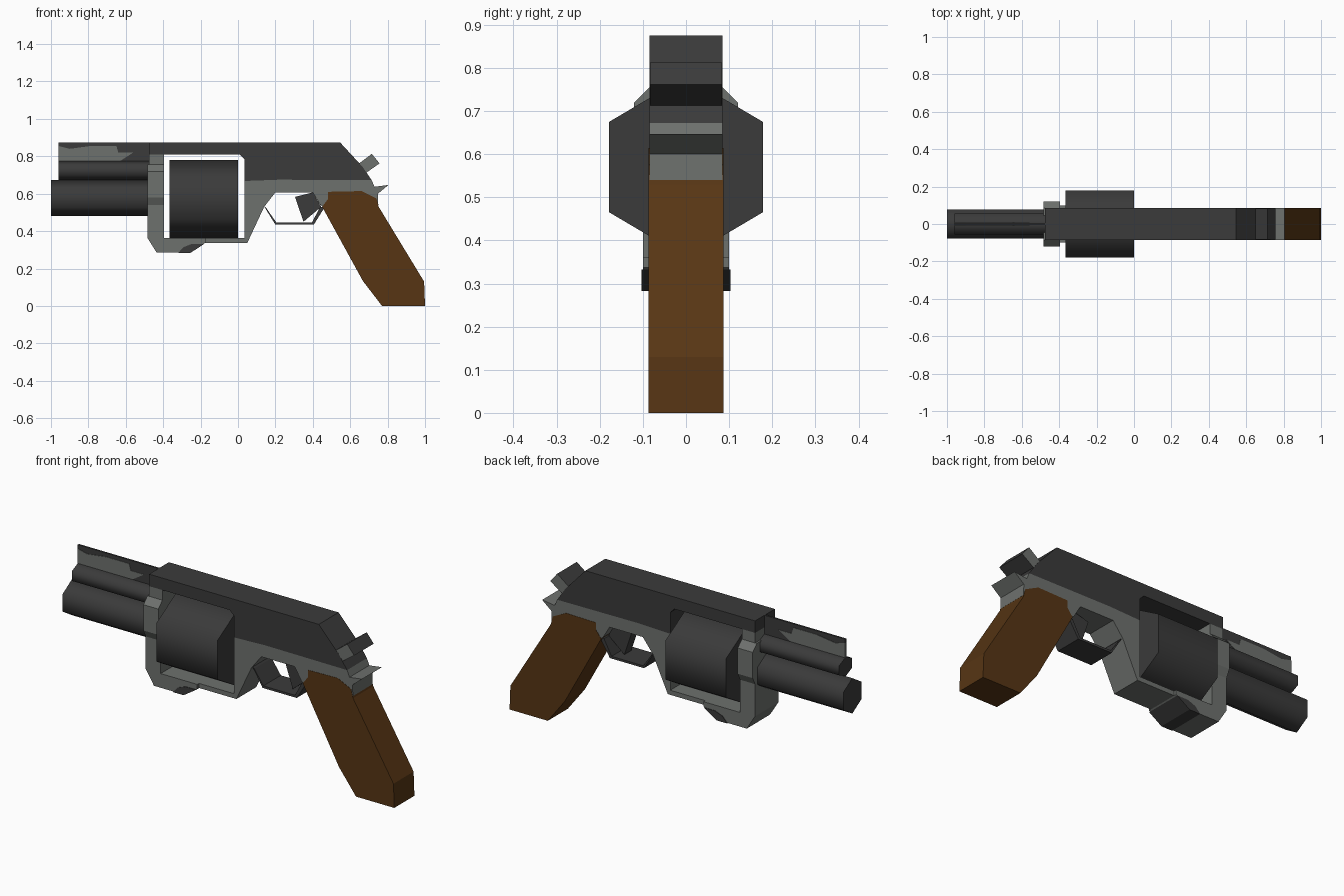
import bpy, bmesh, math
from mathutils import Vector


def material(name, rgb):
    m = bpy.data.materials.new(name)
    m.diffuse_color = (*rgb, 1)
    return m


DARK = material("dark steel", (0.043, 0.043, 0.043))
LIGHT = material("worn grey steel", (0.155, 0.165, 0.155))
WOOD = material("brown wood", (0.095, 0.036, 0.007))


def extrude(name, ring, offset, mat, smooth=False):
    """Closed solid made by sweeping a ring of 3D points along an offset."""
    bm = bmesh.new()
    a = [bm.verts.new(p) for p in ring]
    b = [bm.verts.new(Vector(p) + Vector(offset)) for p in ring]
    bm.faces.new(a)
    bm.faces.new(b[::-1])
    n = len(ring)
    for i in range(n):
        j = (i + 1) % n
        f = bm.faces.new((a[j], a[i], b[i], b[j]))
        f.smooth = smooth
    bmesh.ops.recalc_face_normals(bm, faces=bm.faces)
    me = bpy.data.meshes.new(name)
    bm.to_mesh(me)
    bm.free()
    me.materials.append(mat)
    ob = bpy.data.objects.new(name, me)
    bpy.context.collection.objects.link(ob)
    return ob


def slab(name, pts, half, mat):
    """Side profile (x, z) given thickness across y."""
    return extrude(name, [(x, -half, z) for x, z in pts], (0, 2 * half, 0), mat)


def hex_bar(name, x0, x1, z, ry, rz, mat):
    """Six-sided bar along x with a corner pointing up."""
    ring = []
    for i in range(6):
        t = math.radians(60 * i)
        ring.append((x0, ry * math.sin(t) / math.sin(math.pi / 3), z + rz * math.cos(t)))
    return extrude(name, ring, (x1 - x0, 0, 0), mat, True)


# Barrels and cylinder
hex_bar("main_barrel", -1.0, -0.46, 0.576, 0.077, 0.096, DARK)
hex_bar("upper_barrel", -0.96, -0.46, 0.724, 0.056, 0.052, DARK)
hex_bar("cylinder", -0.365, 0.0, 0.57, 0.178, 0.21, DARK)

# Thin sight rib with a worn patch on both sides
slab("sight_rib", [(-0.96, 0.75), (-0.46, 0.75), (-0.46, 0.875), (-0.96, 0.875)], 0.005, DARK)
slab("worn_patch", [(-0.961, 0.775), (-0.961, 0.855), (-0.90, 0.84), (-0.79, 0.855),
                    (-0.65, 0.855), (-0.64, 0.82), (-0.56, 0.82), (-0.63, 0.775)], 0.007, LIGHT)

# Top strap and rear housing
slab("top_strap", [(-0.475, 0.81), (-0.475, 0.875), (0.545, 0.875), (0.665, 0.745),
                   (0.715, 0.672), (0.22, 0.675), (0.035, 0.668), (0.035, 0.785),
                   (0.01, 0.81)], 0.085, DARK)

# Lower frame, open around the cylinder
slab("frame", [(-0.475, 0.81), (-0.395, 0.81), (-0.395, 0.362), (0.035, 0.362),
               (0.035, 0.668), (0.22, 0.675), (0.715, 0.672), (0.73, 0.637),
               (0.805, 0.647), (0.748, 0.60), (0.75, 0.54), (0.47, 0.52),
               (0.44, 0.54), (0.40, 0.607), (0.20, 0.607), (0.14, 0.53),
               (0.05, 0.337), (-0.18, 0.337), (-0.26, 0.30), (-0.43, 0.30),
               (-0.475, 0.37)], 0.085, LIGHT)
slab("front_block", [(-0.485, 0.54), (-0.485, 0.365), (-0.435, 0.285), (-0.255, 0.285),
                     (-0.175, 0.337), (-0.175, 0.362), (-0.395, 0.362), (-0.395, 0.54)],
     0.1, LIGHT)
collar = [(0.1, 0.54), (0.12, 0.58), (0.12, 0.72), (0.085, 0.755)]
collar += [(-y, z) for y, z in reversed(collar)]
extrude("barrel_collar", [(-0.485, y, z) for y, z in collar], (0.09, 0, 0), LIGHT)
slab("frame_notch", [(-0.32, 0.283), (-0.29, 0.315), (-0.245, 0.332), (-0.18, 0.332),
                     (-0.255, 0.283)], 0.103, DARK)

# Trigger and guard
slab("trigger_guard", [(0.135, 0.54), (0.20, 0.434), (0.405, 0.434), (0.465, 0.53),
                       (0.44, 0.53), (0.395, 0.446), (0.205, 0.446), (0.15, 0.525)],
     0.075, DARK)
slab("trigger", [(0.305, 0.583), (0.40, 0.607), (0.445, 0.53), (0.35, 0.45)], 0.03, DARK)

# Hammer: grey cheeks, dark edges
hammer = slab("hammer", [(0.62, 0.735), (0.635, 0.752), (0.715, 0.813), (0.757, 0.762),
                         (0.69, 0.715), (0.66, 0.70)], 0.084, LIGHT)
hammer.data.materials.append(DARK)
for p in hammer.data.polygons:
    p.material_index = 0 if abs(p.normal.y) > 0.9 else 1

# Grip
slab("grip", [(0.48, 0.61), (0.66, 0.614), (0.74, 0.575), (0.752, 0.53), (0.995, 0.13),
              (1.0, 0.0), (0.77, 0.0), (0.668, 0.133), (0.45, 0.53), (0.48, 0.57)],
     0.0865, WOOD)
